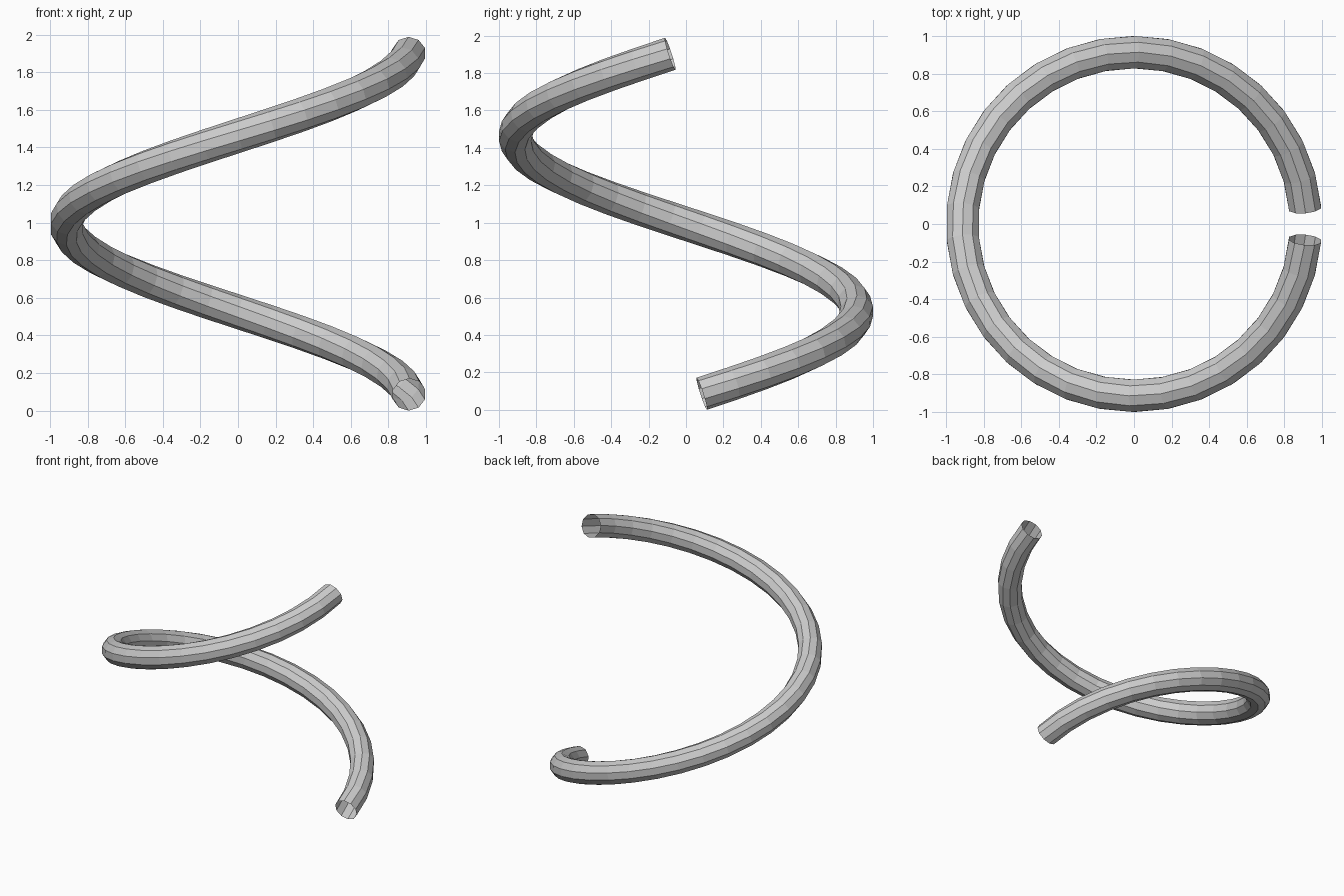
import bpy, bmesh, math
from mathutils import Vector

cube = bpy.data.objects.get("Cube")
if cube:
    bpy.data.objects.remove(cube, do_unlink=True)

COIL_RADIUS = 0.914
TUBE_RADIUS = 0.09
CLIMB = 0.298          # rise per radian
STATIONS = 34
SIDES = 10
STEP = math.tau / STATIONS

grey = bpy.data.materials.new("grey")
grey.use_nodes = True
colour = (0.6, 0.6, 0.6, 1)
grey.diffuse_color = colour
grey.node_tree.nodes["Principled BSDF"].inputs["Base Color"].default_value = colour


def ring(bm, angle):
    """One cross-section of the tube, square to the helix."""
    out = Vector((math.cos(angle), math.sin(angle), 0))
    along = Vector((-COIL_RADIUS * out.y, COIL_RADIUS * out.x, CLIMB)).normalized()
    up = out.cross(along)
    centre = out * COIL_RADIUS + Vector((0, 0, CLIMB * angle))
    verts = []
    for k in range(SIDES):
        a = math.tau * (k + 0.5) / SIDES
        verts.append(bm.verts.new(centre + (out * math.cos(a) + up * math.sin(a)) * TUBE_RADIUS))
    return verts


# Single-turn coil, open at both ends
bm = bmesh.new()
rings = [ring(bm, STEP * (i + 0.5)) for i in range(STATIONS)]
for low, high in zip(rings, rings[1:]):
    for k in range(SIDES):
        n = (k + 1) % SIDES
        bm.faces.new((low[k], high[k], high[n], low[n]))

# Rest the lower end on the floor
floor = min(v.co.z for v in bm.verts)
bmesh.ops.translate(bm, verts=bm.verts, vec=(0, 0, -floor))

mesh = bpy.data.meshes.new("coil_tube")
bm.to_mesh(mesh)
bm.free()
mesh.materials.append(grey)
coil = bpy.data.objects.new("coil_tube", mesh)
bpy.context.collection.objects.link(coil)
